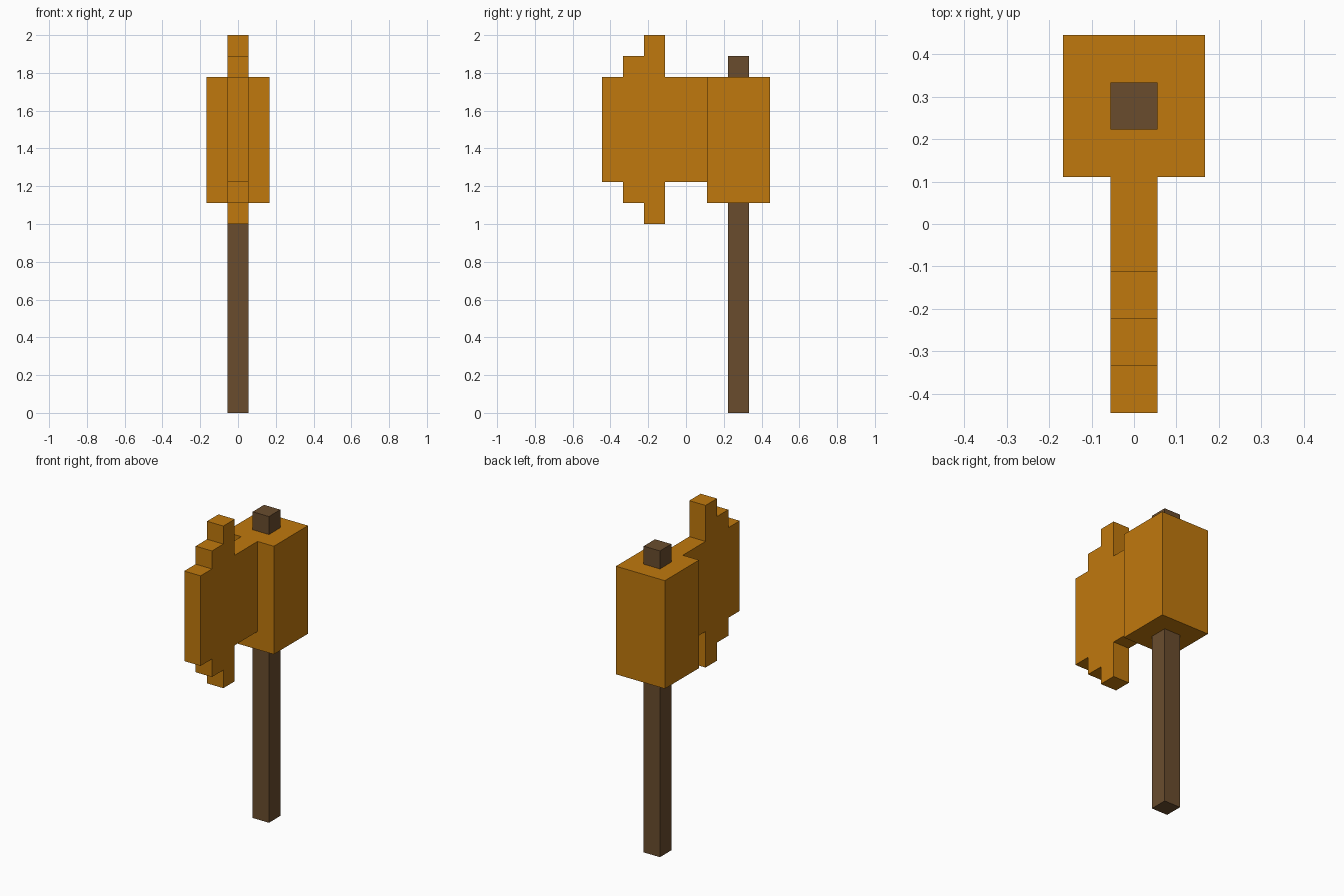
import bpy
import bmesh

if "Cube" in bpy.data.objects:
    bpy.data.objects.remove(bpy.data.objects["Cube"])

U = 2 / 18  # one block unit


def material(name, rgb):
    m = bpy.data.materials.new(name)
    m.diffuse_color = (*rgb, 1)
    m.use_nodes = True
    m.node_tree.nodes["Principled BSDF"].inputs["Base Color"].default_value = m.diffuse_color
    return m


def extrude_profile(name, points, half_width, mat):
    """Extrude a (y, z) outline, in block units, symmetrically along x."""
    bm = bmesh.new()
    face = bm.faces.new([bm.verts.new((-half_width * U, y * U, z * U)) for y, z in points])
    side = bmesh.ops.extrude_face_region(bm, geom=[face])
    verts = [g for g in side["geom"] if isinstance(g, bmesh.types.BMVert)]
    bmesh.ops.translate(bm, verts=verts, vec=(2 * half_width * U, 0, 0))
    bmesh.ops.recalc_face_normals(bm, faces=bm.faces)
    mesh = bpy.data.meshes.new(name)
    bm.to_mesh(mesh)
    bm.free()
    mesh.materials.append(mat)
    obj = bpy.data.objects.new(name, mesh)
    bpy.context.collection.objects.link(obj)
    return obj


def rectangle(y0, y1, z0, z1):
    return [(y0, z0), (y1, z0), (y1, z1), (y0, z1)]


wood = material("dark wood", (0.144, 0.073, 0.027))
amber = material("amber metal", (0.527, 0.190, 0.004))

# Long square shaft, poking out above the head
extrude_profile("handle", rectangle(2, 3, 0, 17), 0.5, wood)

# Thick block around the shaft
extrude_profile("head_block", rectangle(1, 4, 10, 16), 1.5, amber)

# Thin stepped blade, mirrored about its mid height
mid = 13.5
upper = [(1, 2.5), (-1, 2.5), (-1, 4.5), (-2, 4.5), (-2, 3.5), (-3, 3.5), (-3, 2.5), (-4, 2.5)]
outline = [(y, mid + h) for y, h in upper] + [(y, mid - h) for y, h in reversed(upper)]
extrude_profile("blade", outline, 0.5, amber)
